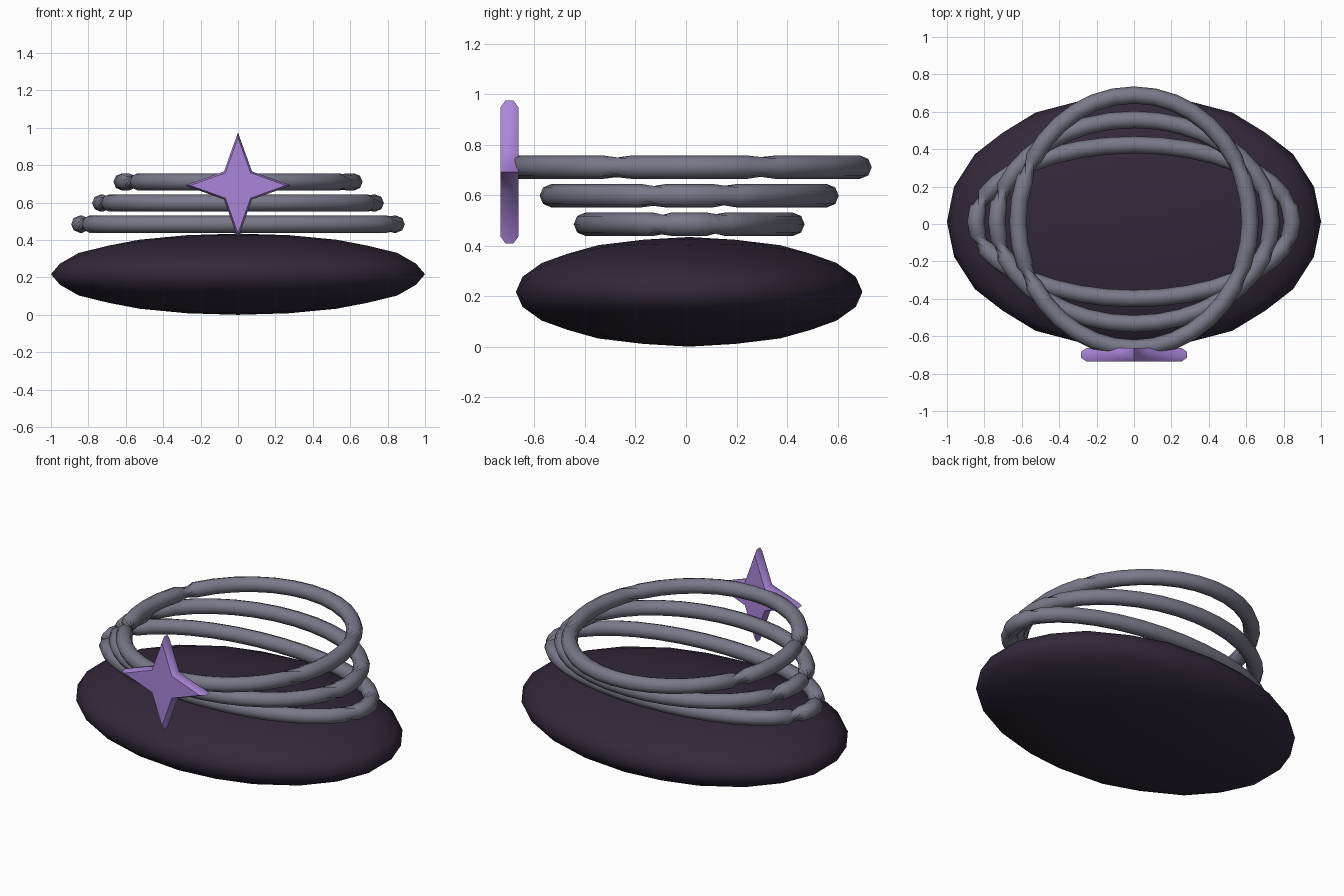
import bpy, bmesh, math
from mathutils import Vector

if "Cube" in bpy.data.objects:
    bpy.data.objects.remove(bpy.data.objects["Cube"])

OFFSET_Y = 0.0125


def make_object(name, bm, color, angle=None):
    bmesh.ops.recalc_face_normals(bm, faces=bm.faces)
    mesh = bpy.data.meshes.new(name)
    bm.to_mesh(mesh)
    bm.free()
    obj = bpy.data.objects.new(name, mesh)
    bpy.context.collection.objects.link(obj)
    mat = bpy.data.materials.new(name + "_material")
    mat.diffuse_color = (*color, 1)
    mat.use_nodes = True
    mat.node_tree.nodes["Principled BSDF"].inputs["Base Color"].default_value = mat.diffuse_color
    mesh.materials.append(mat)
    bpy.ops.object.select_all(action='DESELECT')
    obj.select_set(True)
    bpy.context.view_layer.objects.active = obj
    if angle is None:
        bpy.ops.object.shade_smooth()
    else:
        bpy.ops.object.shade_smooth_by_angle(angle=math.radians(angle))
    return obj


# Flattened base: icosahedron standing on an edge, subdivided onto a sphere
def make_base():
    bm = bmesh.new()
    t = (1 + math.sqrt(5)) / 2
    for a in (-1, 1):
        for b in (-t, t):
            for co in ((a, 0, b), (0, b, a), (b, a, 0)):
                bm.verts.new(Vector(co).normalized())
    bmesh.ops.convex_hull(bm, input=bm.verts)
    for _ in range(2):
        bmesh.ops.subdivide_edges(bm, edges=bm.edges[:], cuts=1, use_grid_fill=True)
        for v in bm.verts:
            v.co.normalize()
    for v in bm.verts:
        v.co = (v.co.x, v.co.y * 0.686 + OFFSET_Y, v.co.z * 0.217 + 0.2175)
    make_object("base_cushion", bm, (0.032, 0.021, 0.042))


# Elliptical eight-sided tube whose section turns a quarter at the two ends
def make_ring(name, rx, ry, z, r=0.046, steps=36, sides=8):
    bm = bmesh.new()
    loops = []
    for i in range(steps):
        th = 2 * math.pi * i / steps
        tangent = Vector((-rx * math.sin(th), ry * math.cos(th), 0)).normalized()
        up = Vector((0, 1, 0)) if abs(tangent.y) < 0.9 else Vector((0, 0, 1))
        n = tangent.cross(up).normalized()
        b = tangent.cross(n)
        c = Vector((rx * math.cos(th), ry * math.sin(th) + OFFSET_Y, z))
        loops.append([bm.verts.new(c + r * (math.cos(p) * n + math.sin(p) * b))
                      for p in (2 * math.pi * k / sides for k in range(sides))])
    for i in range(steps):
        l0, l1 = loops[i], loops[(i + 1) % steps]
        for k in range(sides):
            m = (k + 1) % sides
            bm.faces.new((l0[k], l1[k], l0[m]))
            bm.faces.new((l1[k], l1[m], l0[m]))
    make_object(name, bm, (0.19, 0.19, 0.25))


# Four-pointed star with chamfered rim
def make_star():
    bm = bmesh.new()
    layers = []
    for y, s in ((-0.735, 0.9), (-0.715, 1), (-0.683, 1), (-0.663, 0.9)):
        layer = []
        for k in range(8):
            a = k * math.pi / 4
            rad = s * (0.283 if k % 2 == 0 else 0.106)
            layer.append(bm.verts.new((rad * math.cos(a), y, 0.692 + rad * math.sin(a))))
        layers.append(layer)
    for l0, l1 in zip(layers, layers[1:]):
        for k in range(8):
            m = (k + 1) % 8
            bm.faces.new((l0[k], l0[m], l1[m], l1[k]))
    for layer in (layers[0], layers[-1]):
        bm.faces.new(layer)
    make_object("front_star", bm, (0.40, 0.24, 0.70), 50)


make_base()
for name, rx, ry, z in (("lower_ring", 0.846, 0.411, 0.485),
                        ("middle_ring", 0.734, 0.546, 0.598),
                        ("upper_ring", 0.620, 0.677, 0.711)):
    make_ring(name, rx, ry, z)
make_star()
